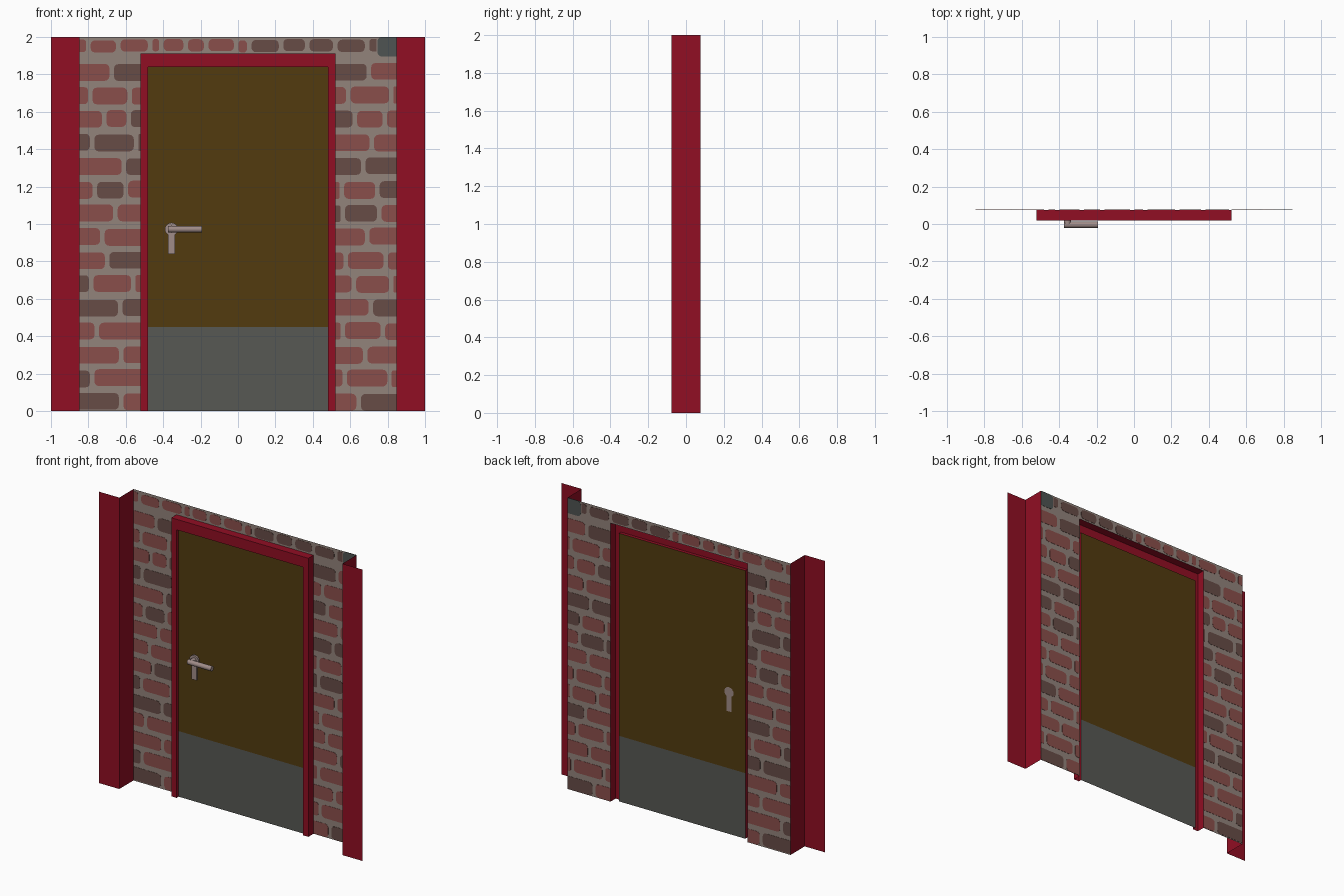
import bpy, bmesh, math, random
from mathutils import Matrix, Vector

if "Cube" in bpy.data.objects:
    bpy.data.objects.remove(bpy.data.objects["Cube"])

random.seed(4)
BACK, FRONT, DOOR_Y, FRAME_Y = 0.076, -0.078, 0.042, 0.02


def material(name, r, g, b):
    lin = [((c / 255 + 0.055) / 1.055) ** 2.4 for c in (r, g, b)]
    m = bpy.data.materials.new(name)
    m.diffuse_color = (*lin, 1)
    m.use_nodes = True
    m.node_tree.nodes["Principled BSDF"].inputs["Base Color"].default_value = m.diffuse_color
    return m


RED = material("frame_red", 145, 14, 35)
BROWN = material("door_brown", 82, 59, 15)
STEEL = material("kick_grey", 87, 88, 84)
MORTAR = material("mortar", 146, 131, 123)
BRICK = material("brick_red", 138, 79, 75)
DARK = material("brick_dark", 103, 76, 70)
METAL = material("handle_metal", 160, 140, 136)
PATCH = material("patch_grey", 78, 84, 82)


def make(name, bm, *mats):
    me = bpy.data.meshes.new(name)
    bm.to_mesh(me)
    bm.free()
    for m in mats:
        me.materials.append(m)
    ob = bpy.data.objects.new(name, me)
    bpy.context.collection.objects.link(ob)
    return ob


def quad(bm, pts, mi=0):
    f = bm.faces.new([bm.verts.new(p) for p in pts])
    f.material_index = mi


def panel(bm, x0, x1, z0, z1, y, mi=0):
    quad(bm, [(x0, y, z0), (x1, y, z0), (x1, y, z1), (x0, y, z1)], mi)


# side posts: folded sheet, front strip plus return to the wall
for side, s in (("left", -1), ("right", 1)):
    bm = bmesh.new()
    prof = [(s, FRONT), (s * 0.847, FRONT), (s * 0.847, BACK)]
    lo = [bm.verts.new((x, y, 0)) for x, y in prof]
    hi = [bm.verts.new((x, y, 2)) for x, y in prof]
    for i in range(2):
        order = [lo[i], lo[i + 1], hi[i + 1], hi[i]]
        bm.faces.new(order if s < 0 else order[::-1])
    make(side + "_post", bm, RED)

# wall sheet around the door opening
bm = bmesh.new()
panel(bm, -0.847, -0.52, 0, 2, BACK)
panel(bm, 0.52, 0.847, 0, 2, BACK)
panel(bm, -0.52, 0.52, 1.912, 2, BACK)
make("wall", bm, MORTAR)

# door frame: channel swept around the opening (outer side, front, inner side)
bm = bmesh.new()
rings = []
for w, h, y in ((0.52, 1.912, BACK), (0.52, 1.912, FRAME_Y),
                (0.48, 1.84, FRAME_Y), (0.48, 1.84, DOOR_Y)):
    rings.append([bm.verts.new((x, y, z)) for x, z in
                  ((-w, 0), (-w, h), (w, h), (w, 0))])
for a, b in zip(rings, rings[1:]):
    for i in range(3):
        bm.faces.new((a[i], b[i], b[i + 1], a[i + 1]))
bmesh.ops.recalc_face_normals(bm, faces=bm.faces)
make("door_frame", bm, RED)

# door with kick plate band
bm = bmesh.new()
panel(bm, -0.48, 0.48, 0.45, 1.84, DOOR_Y, 0)
panel(bm, -0.48, 0.48, 0, 0.45, DOOR_Y, 1)
make("door", bm, BROWN, STEEL)


# bricks: thin rounded plates showing on both sides of the wall
def brick(bm, x0, x1, z0, z1, mi, round_l=True, round_r=True):
    if x1 - x0 < 0.012:
        return
    c = min(0.024, (x1 - x0) * 0.4)
    pts = []
    for cx, cz, a0, rounded in ((x1, z1, 0, round_r), (x0, z1, 90, round_l),
                                (x0, z0, 180, round_l), (x1, z0, 270, round_r)):
        if not rounded:
            pts.append((cx, cz))
            continue
        ox = cx - c if cx == x1 else cx + c
        oz = cz - c if cz == z1 else cz + c
        for a in (0, 30, 60, 90):
            t = math.radians(a0 + a)
            pts.append((ox + c * math.cos(t), oz + c * math.sin(t)))
    top = [bm.verts.new((x, BACK - 0.0015, z)) for x, z in pts]
    bot = [bm.verts.new((x, BACK + 0.0015, z)) for x, z in pts]
    faces = [bm.faces.new(top), bm.faces.new(bot[::-1])]
    for i in range(len(pts)):
        j = (i + 1) % len(pts)
        faces.append(bm.faces.new((top[j], top[i], bot[i], bot[j])))
    for f in faces:
        f.material_index = mi


def row(bm, x0, x1, z, h, cols, gaps):
    edges = [x0, *gaps, x1]
    for i, c in enumerate(cols):
        first, last = i == 0, i == len(cols) - 1
        j = random.uniform(-0.004, 0.004)
        brick(bm, edges[i] + (0 if first else 0.012), edges[i + 1] - (0 if last else 0.012),
              z - h / 2 + j, z + h / 2 + j, "RDG".index(c), not first, not last)


# colour letters and joint positions, from the top course down
LEFT = [("RD", -.675), ("RRR", -.79, -.58), ("RRD", -.715, -.585), ("DDD", -.78, -.545),
        ("RD", -.61), ("RDR", -.765, -.6), ("RR", -.655), ("RR", -.725), ("RD", -.7),
        ("DRR", -.785, -.56), ("DD", -.63), ("RR", -.755), ("RR", -.625),
        ("DR", -.78), ("DR", -.625)]
RIGHT = [("DR", .7), ("RRR", .59, .82), ("DRR", .625, .785), ("RR", .715), ("DD", .67),
         ("RRD", .555, .745), ("DDR", .56, .755), ("RR", .69), ("RRR", .575, .79),
         ("RRR", .62, .82), ("RD", .71), ("RRR", .56, .775), ("RR", .68),
         ("RRR", .57, .81), ("RD", .645)]
bm = bmesh.new()
for x0, x1, table in ((-0.847, -0.52, LEFT), (0.52, 0.847, RIGHT)):
    for i, (cols, *gaps) in enumerate(table):
        row(bm, x0, x1, 1.813 - i * 0.126, 0.09, cols, gaps)
# course above the door, ending in the grey patch
row(bm, -0.847, 0.74, 1.953, 0.066, "RRRRRRRRDDDDD",
    [-.8, -.64, -.47, -.41, -.28, -.17, -.01, .06, .23, .37, .52, .69])
brick(bm, 0.745, 0.847, 1.895, 2, 2, True, False)
make("bricks", bm, BRICK, DARK, PATCH)


# handle parts
def rod(name, start, end, r, sides=20):
    a, b = Vector(start), Vector(end)
    bm = bmesh.new()
    rot = (b - a).to_track_quat('Z', 'Y').to_matrix().to_4x4()
    bmesh.ops.create_cone(bm, cap_ends=True, segments=sides, radius1=r, radius2=r,
                          depth=(b - a).length, matrix=Matrix.Translation((a + b) / 2) @ rot)
    for f in bm.faces:
        f.smooth = len(f.verts) == 4
    return make(name, bm, METAL)


HX, HZ = -0.356, 0.972
rod("handle_rosette", (HX, DOOR_Y, HZ), (HX, 0.03, HZ), 0.035)
rod("handle_spindle", (HX, DOOR_Y, HZ), (HX, -0.004, HZ), 0.019)
rod("handle_lever", (HX - 0.018, -0.004, HZ), (-0.193, -0.004, HZ), 0.017)
# lock plate below the rosette
bm = bmesh.new()
bmesh.ops.create_cube(bm, size=1, matrix=Matrix.Translation((HX, 0.036, 0.9))
                      @ Matrix.Diagonal((0.036, 0.012, 0.12, 1)))
make("lock_plate", bm, METAL)
